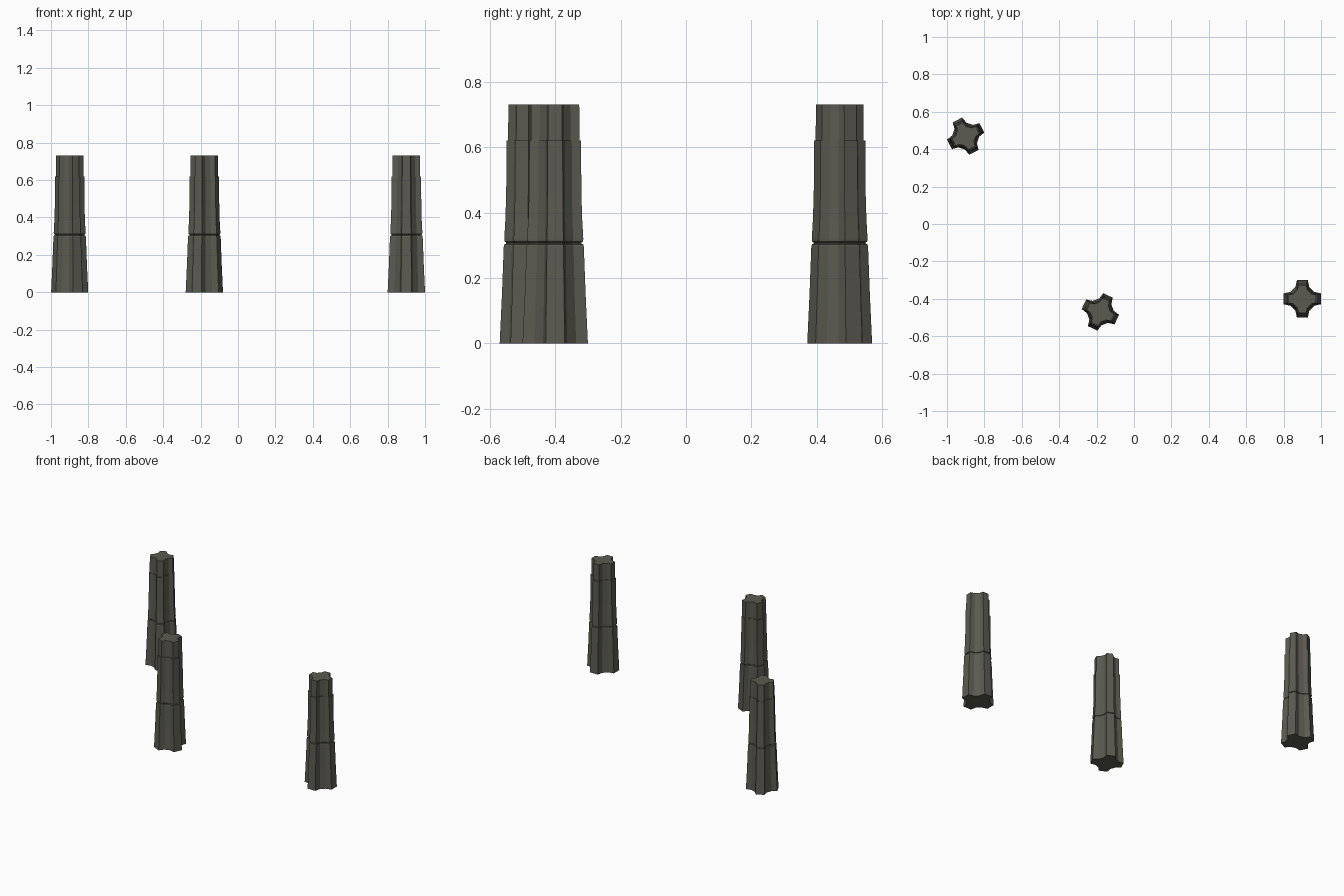
import bpy, bmesh, math

if "Cube" in bpy.data.objects:
    bpy.data.objects.remove(bpy.data.objects["Cube"])

stone = bpy.data.materials.new("dark olive grey")
stone.diffuse_color = (0.105, 0.102, 0.082, 1.0)
stone.use_nodes = True
stone.node_tree.nodes["Principled BSDF"].inputs["Base Color"].default_value = stone.diffuse_color

# Cross-section: four square-tipped arms with a chamfered valley between them
QUARTER = [(0.100, -0.029), (0.100, 0.029), (0.064, 0.037), (0.037, 0.064)]


def section(angle):
    points = []
    for k in range(4):
        a = angle + k * math.pi / 2
        c, s = math.cos(a), math.sin(a)
        points += [(x * c - y * s, x * s + y * c) for x, y in QUARTER]
    return points


def loft(name, centre, angle, rings):
    """Stack scaled copies of the section; rings are (height, scale)."""
    bm = bmesh.new()
    loops = [[bm.verts.new((x * k, y * k, z)) for x, y in section(angle)]
             for z, k in rings]
    n = len(loops[0])
    for low, high in zip(loops, loops[1:]):
        for i in range(n):
            j = (i + 1) % n
            bm.faces.new((low[i], low[j], high[j], high[i]))
    bm.faces.new(loops[0][::-1])
    bm.faces.new(loops[-1])
    bmesh.ops.recalc_face_normals(bm, faces=bm.faces)
    mesh = bpy.data.meshes.new(name)
    bm.to_mesh(mesh)
    bm.free()
    mesh.materials.append(stone)
    ob = bpy.data.objects.new(name, mesh)
    ob.location = (centre[0], centre[1], 0)
    bpy.context.collection.objects.link(ob)


# Three identical pillars, each turned differently
PILLARS = [("right", (0.90, -0.40), 0),
           ("middle", (-0.18, -0.47), -25),
           ("left", (-0.90, 0.47), 27)]

for side, centre, degrees in PILLARS:
    fit = 1.0 if degrees == 0 else 0.97
    parts = {
        # tapered foot, rounded in towards the joint
        "pillar_base": [(0, 1.0), (0.15, 0.93), (0.296, 0.875), (0.303, 0.855), (0.305, 0.80)],
        # dark recessed joint
        "pillar_joint": [(0.305, 0.80), (0.309, 0.80)],
        # gently flared shaft
        "pillar_shaft": [(0.309, 0.80), (0.311, 0.845), (0.318, 0.86), (0.38, 0.825),
                         (0.46, 0.80), (0.62, 0.79)],
        # narrower straight top
        "pillar_top": [(0.62, 0.74), (0.73, 0.735)],
    }
    for part, rings in parts.items():
        loft(side + "_" + part, centre, math.radians(degrees),
             [(z, k * fit) for z, k in rings])
